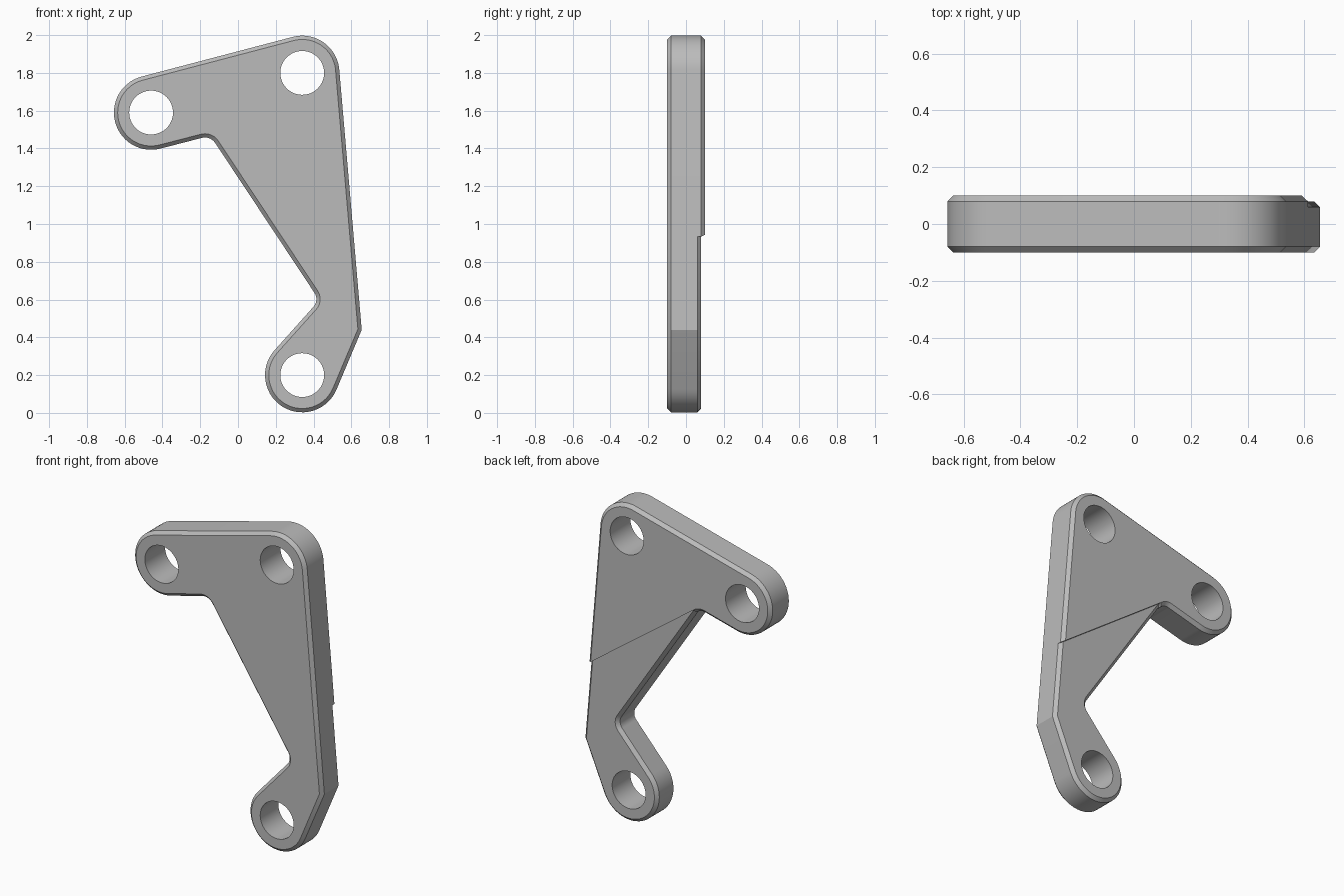
import bpy, bmesh, math
from mathutils import Vector

cube = bpy.data.objects.get("Cube")
if cube:
    bpy.data.objects.remove(cube, do_unlink=True)

grey = bpy.data.materials.new("plain_grey")
grey.use_nodes = True
grey.diffuse_color = (0.5, 0.5, 0.5, 1)
grey.node_tree.nodes["Principled BSDF"].inputs["Base Color"].default_value = (0.5, 0.5, 0.5, 1)

CH = 0.02        # chamfer size, also the step depth on the back
HALF = 0.1       # half thickness
left_pad, right_pad, foot_pad = Vector((-0.46, 1.59)), Vector((0.34, 1.80)), Vector((0.34, 0.20))

# Outline as a belt round circles: positive radius is a pad, negative a fillet, zero a corner
belt = [(left_pad, 0.197), (Vector((-0.175, 1.393)), -0.065), (Vector((0.355, 0.602)), -0.06),
        (foot_pad, 0.197), (Vector((0.655, 0.44)), 0.0), (right_pad, 0.197)]


def tangent_angle(a, b):
    """Angle of the outward normal on the tangent from circle a to circle b."""
    d = b[0] - a[0]
    return math.atan2(d.y, d.x) - math.acos((a[1] - b[1]) / d.length)


outer, inset, splits = [], [], []
for i, (c, r) in enumerate(belt):
    a0 = tangent_angle(belt[i - 1], belt[i])
    a1 = tangent_angle(belt[i], belt[(i + 1) % len(belt)])
    if r == 0:
        n0, n1 = (Vector((math.cos(a), math.sin(a))) for a in (a0, a1))
        miter = (n0 + n1) / (1 + n0.dot(n1))
        outer.append(c.copy())
        inset.append(c - miter * CH)
        # Right end of the step, part way up the long edge
        along = Vector((-n1.y, n1.x))
        p = c + along * 0.495
        splits.append(len(outer))
        outer.append(p)
        inset.append(p - n1 * CH + along * 0.012)
        continue
    sweep = (a1 - a0) % math.tau if r > 0 else -((a0 - a1) % math.tau)
    steps = 28 if r > 0 else 10
    for k in range(steps + 1):
        a = a0 + sweep * k / steps
        n = Vector((math.cos(a), math.sin(a)))
        if i == 1 and k == 8:          # left end of the step, on the fillet
            splits.append(len(outer))
        outer.append(c + n * r)
        inset.append(c + n * (r - CH))

bm = bmesh.new()


def ring(points, y):
    return [bm.verts.new((p.x, y, p.y)) for p in points]


count = len(outer)
s0, s1 = splits
lower = list(range(s0, s1 + 1))
upper = [j % count for j in range(s1, s0 + count + 1)]
front_in, front_out = ring(inset, -HALF), ring(outer, -HALF + CH)
middle = ring(outer, HALF - 2 * CH)


def part_ring(indices, points, y):
    return {j: bm.verts.new((points[j].x, y, points[j].y)) for j in indices}


low_back = part_ring(lower, inset, HALF - CH)
up_edge = part_ring(upper, outer, HALF - CH)
up_back = part_ring(upper, inset, HALF)


def strip(a, b, indices):
    for j, k in zip(indices, indices[1:]):
        bm.faces.new((a[j], a[k], b[k], b[j]))


# Chamfers and side wall, then flat faces
loop = list(range(count)) + [0]
strip(front_in, front_out, loop)
strip(front_out, middle, loop)
strip(middle, low_back, lower)
strip(middle, up_edge, upper)
strip(up_edge, up_back, upper)
bm.faces.new(front_in)
bm.faces.new([low_back[j] for j in lower])
bm.faces.new([up_back[j] for j in upper])

# Step wall across the back
bm.faces.new((low_back[s0], low_back[s1], up_back[s1], up_back[s0]))
for s in splits:
    bm.faces.new((middle[s], up_edge[s], up_back[s], low_back[s]))
bmesh.ops.recalc_face_normals(bm, faces=bm.faces)

mesh = bpy.data.meshes.new("bracket_plate")
bm.to_mesh(mesh)
bm.free()
mesh.materials.append(grey)
plate = bpy.data.objects.new("bracket_plate", mesh)
bpy.context.collection.objects.link(plate)

# Round through holes in the three pads
for pad in (left_pad, right_pad, foot_pad):
    bpy.ops.mesh.primitive_cylinder_add(vertices=64, radius=0.116, depth=1,
                                        location=(pad.x, 0, pad.y), rotation=(math.pi / 2, 0, 0))
    cutter = bpy.context.object
    cutter.name = "hole_cutter"
    cutter.hide_render = True
    cutter.data.materials.append(grey)
    mod = plate.modifiers.new("hole", 'BOOLEAN')
    mod.operation, mod.solver, mod.object = 'DIFFERENCE', 'EXACT', cutter
    bpy.context.view_layer.objects.active = plate
    bpy.ops.object.modifier_apply(modifier=mod.name)
    bpy.data.objects.remove(cutter, do_unlink=True)

bpy.ops.object.select_all(action='DESELECT')
plate.select_set(True)
bpy.context.view_layer.objects.active = plate
bpy.ops.object.shade_smooth_by_angle(angle=math.radians(25))
